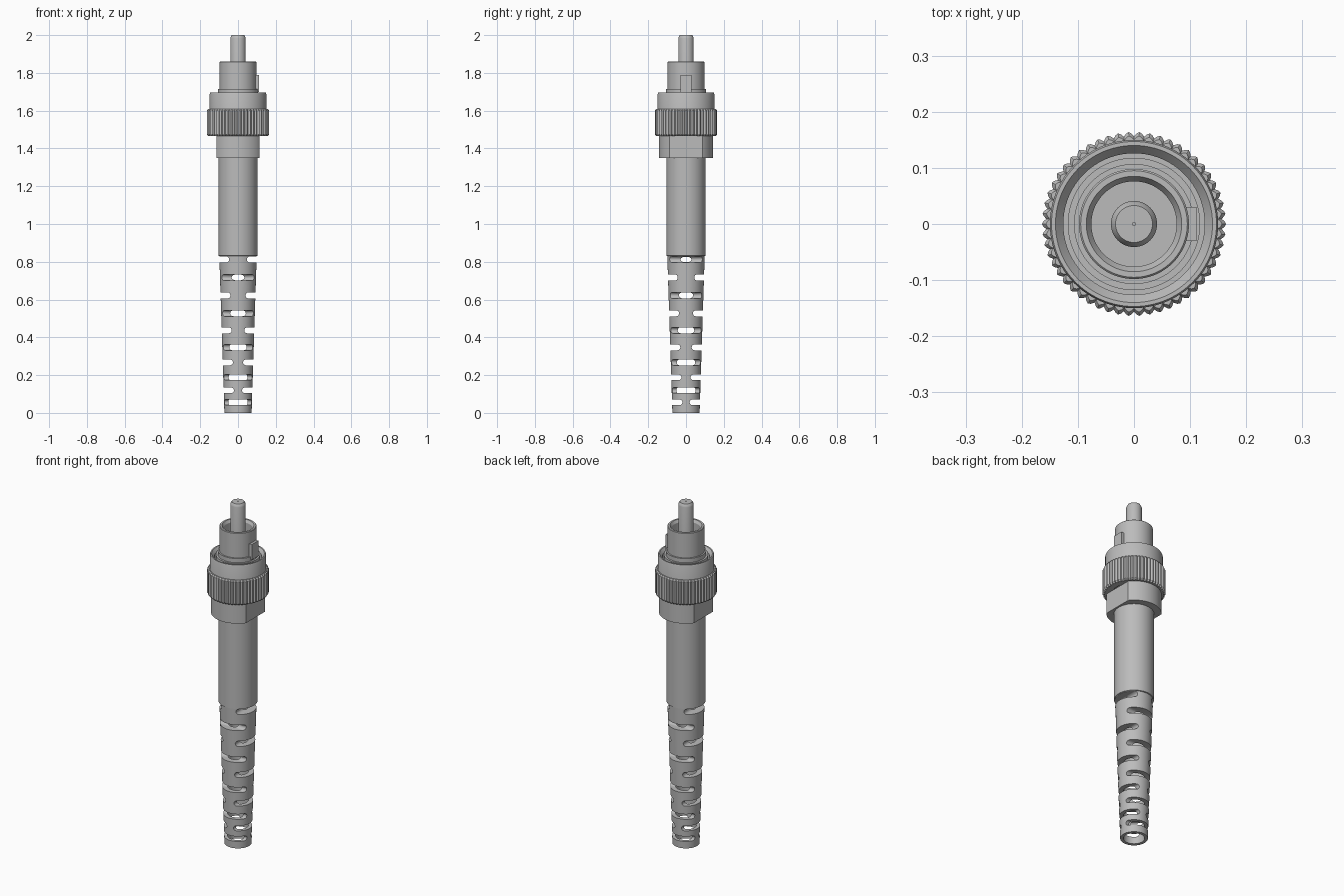
import bpy, bmesh, math
from math import sin, cos, pi

cube = bpy.data.objects.get("Cube")
if cube:
    bpy.data.objects.remove(cube, do_unlink=True)

grey = bpy.data.materials.new("mid grey")
grey.use_nodes = True
colour = (0.5, 0.5, 0.5, 1)
grey.diffuse_color = colour
grey.node_tree.nodes["Principled BSDF"].inputs["Base Color"].default_value = colour


def finish(name, bm, smooth=True):
    """Turn a bmesh into a named object with the shared material."""
    bmesh.ops.recalc_face_normals(bm, faces=bm.faces)
    mesh = bpy.data.meshes.new(name)
    bm.to_mesh(mesh)
    bm.free()
    ob = bpy.data.objects.new(name, mesh)
    bpy.context.collection.objects.link(ob)
    mesh.materials.append(grey)
    if smooth:
        smooth_object(ob)
    return ob


def select(ob):
    bpy.ops.object.select_all(action="DESELECT")
    ob.select_set(True)
    bpy.context.view_layer.objects.active = ob


def smooth_object(ob):
    select(ob)
    bpy.ops.object.shade_smooth_by_angle(angle=math.radians(30))


def lathe(name, profile, steps=96, shape=None, smooth=True):
    """Spin a closed (radius, z) outline; shape may bend each point."""
    bm = bmesh.new()
    rings = []
    for r, z in profile:
        if r == 0:
            rings.append([bm.verts.new((0, 0, z))] * steps)
            continue
        ring = []
        for i in range(steps):
            a = 2 * pi * i / steps
            x, y = r * cos(a), r * sin(a)
            if shape:
                x, y = shape(x, y, i)
            ring.append(bm.verts.new((x, y, z)))
        rings.append(ring)
    for k, low in enumerate(rings):
        high = rings[(k + 1) % len(rings)]
        for i in range(steps):
            j = (i + 1) % steps
            corners = list(dict.fromkeys((low[i], low[j], high[j], high[i])))
            if len(corners) > 2:
                bm.faces.new(corners)
    return finish(name, bm, smooth)


def prism(bm, outline, depth):
    """Extrude a list of (point, point) pairs, given as start and end loops."""
    start = [bm.verts.new(p) for p in outline(-depth)]
    end = [bm.verts.new(p) for p in outline(depth)]
    bm.faces.new(start)
    bm.faces.new(end)
    for i in range(len(start)):
        j = (i + 1) % len(start)
        bm.faces.new((start[i], start[j], end[j], end[i]))


# Ferrule with chamfered tip and a tiny fibre hole
lathe("ferrule", [(0, 1.60), (0.041, 1.60), (0.041, 1.983), (0.039, 1.99),
                  (0.033, 2.0), (0.003, 2.0), (0.003, 1.98), (0, 1.98)], 48)

# Inner barrel: open cup with a base collar
lathe("inner_barrel", [(0, 1.50), (0.118, 1.50), (0.118, 1.69), (0.107, 1.69),
                       (0.107, 1.714), (0.098, 1.714), (0.098, 1.857),
                       (0.095, 1.86), (0.085, 1.86), (0.076, 1.845),
                       (0.076, 1.74), (0, 1.74)])

# Alignment key on the left side of the barrel
bm = bmesh.new()
bmesh.ops.create_cube(bm, size=1)
for v in bm.verts:
    v.co = (0.101 + v.co.x * 0.02, v.co.y * 0.06, 1.743 + v.co.z * 0.09)
finish("alignment_key", bm, False)

# Coupling nut: smooth collar with a countersunk bore
lathe("coupling_collar", [(0.117, 1.48), (0.15, 1.48), (0.15, 1.688), (0.147, 1.695),
                          (0.14, 1.695), (0.126, 1.678), (0.126, 1.64), (0.117, 1.64)])

# Knurled grip: alternating ridges, chamfered ends
RIDGES = 54


def knurl(x, y, i):
    k = (1.0, 0.985, 0.955, 0.985)[i % 4]
    return x * k, y * k


lathe("knurled_grip", [(0.12, 1.465), (0.157, 1.465), (0.164, 1.473),
                       (0.164, 1.602), (0.157, 1.61), (0.12, 1.61)],
      RIDGES * 4, knurl)


# Wrench collar: cylinder with two flats
def flats(x, y, i):
    return max(-0.113, min(0.113, x)), y


lathe("wrench_collar", [(0, 1.35), (0.143, 1.35), (0.143, 1.466), (0, 1.466)],
      96, flats)

# Strain relief boot: straight sleeve, tapered hollow tail
boot = lathe("strain_relief_boot",
             [(0.055, 0), (0.072, 0), (0.099, 0.83), (0.104, 0.832), (0.104, 1.355),
              (0, 1.355), (0, 0.9), (0.055, 0.9)], 96, smooth=False)

# Rounded slots, cut in from opposite sides and turned a quarter each level
bm = bmesh.new()
levels = [0.056, 0.119, 0.188, 0.267, 0.347, 0.437, 0.527, 0.622, 0.717, 0.812]
for n, z in enumerate(levels):
    half = 0.0145 + 0.003 * z
    web = 0.017 + 0.037 * z
    for side in (-1, 1):
        def outline(d):
            pts = [(0.2, -half), (0.2, half)]
            for s in range(9):
                a = pi / 2 + pi * s / 8
                pts.append((web + half + half * cos(a), half * sin(a)))
            return [(side * u, d, z + w) if n % 2 else (d, side * u, z + w)
                    for u, w in pts]
        prism(bm, outline, 0.2)
cutter = finish("slot_cutter", bm, False)
cutter.hide_render = True

cut = boot.modifiers.new("slots", "BOOLEAN")
cut.operation = "DIFFERENCE"
cut.solver = "EXACT"
cut.object = cutter
select(boot)
bpy.ops.object.modifier_apply(modifier=cut.name)
bpy.data.objects.remove(cutter, do_unlink=True)
smooth_object(boot)
